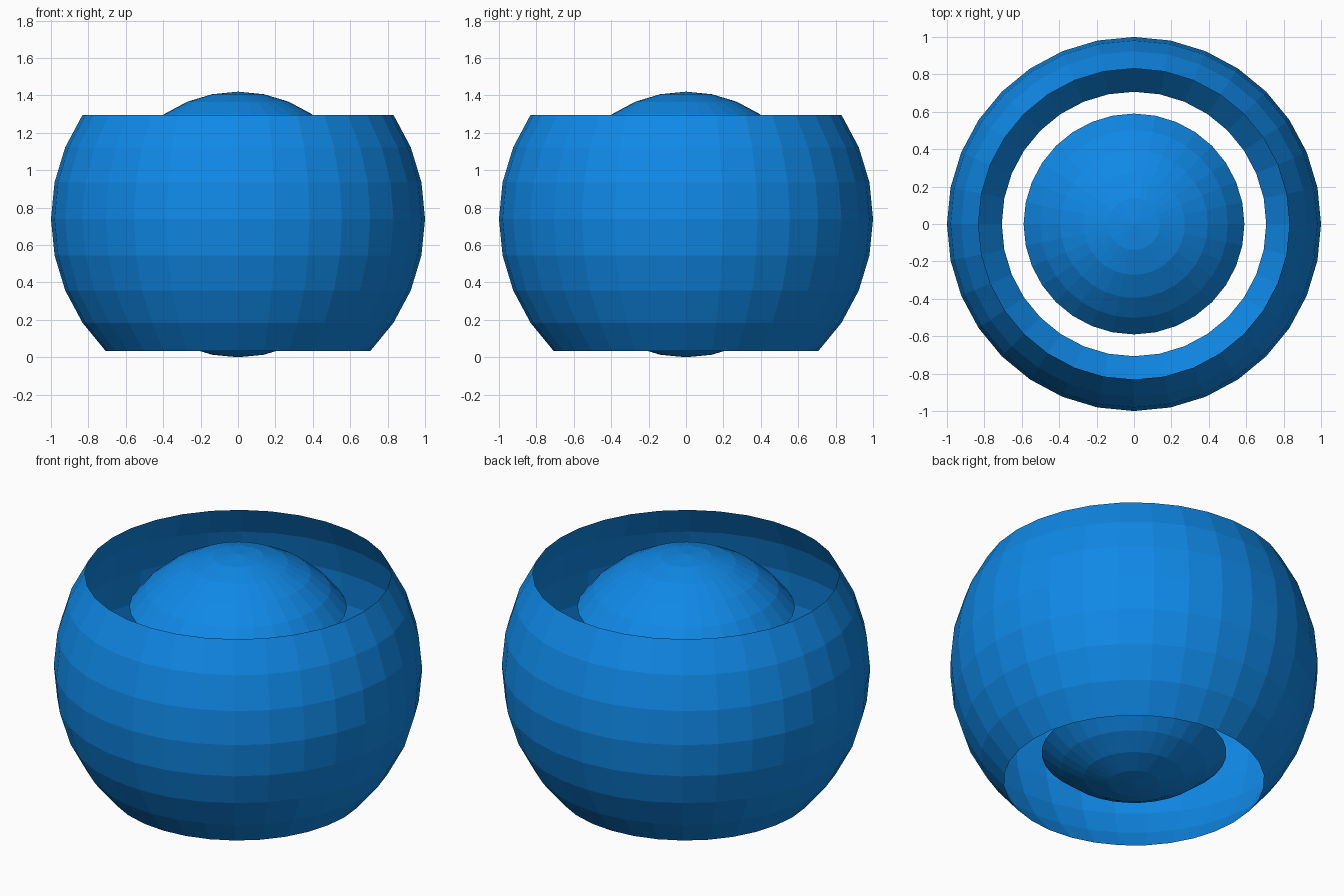
import bpy, bmesh
from math import radians, sin

if "Cube" in bpy.data.objects:
    bpy.data.objects.remove(bpy.data.objects["Cube"])

blue = bpy.data.materials.new("blue")
blue.diffuse_color = (0.005, 0.25, 0.8, 1)
blue.use_nodes = True
blue.node_tree.nodes["Principled BSDF"].inputs["Base Color"].default_value = blue.diffuse_color

TOP, BOTTOM = sin(radians(33.75)), -sin(radians(45))  # ring heights where the sphere is split


def sphere_zone(name, radius, centre_z, low, high):
    """Keep the faces of a flat-shaded UV sphere between two unit heights."""
    bm = bmesh.new()
    bmesh.ops.create_uvsphere(bm, u_segments=32, v_segments=16, radius=1)
    drop = [f for f in bm.faces if not low < f.calc_center_median().z < high]
    bmesh.ops.delete(bm, geom=drop, context='FACES')
    for v in bm.verts:
        v.co *= radius
    mesh = bpy.data.meshes.new(name)
    bm.to_mesh(mesh)
    bm.free()
    mesh.materials.append(blue)
    obj = bpy.data.objects.new(name, mesh)
    obj.location.z = centre_z
    bpy.context.collection.objects.link(obj)


# Open outer band
sphere_zone("outer_shell", 1.0, 0.74, BOTTOM, TOP)
# Shrunken caps floating inside the two openings
sphere_zone("top_cap", 0.71, 0.71, TOP, 2)
sphere_zone("bottom_cap", 0.71, 0.71, -2, BOTTOM)
